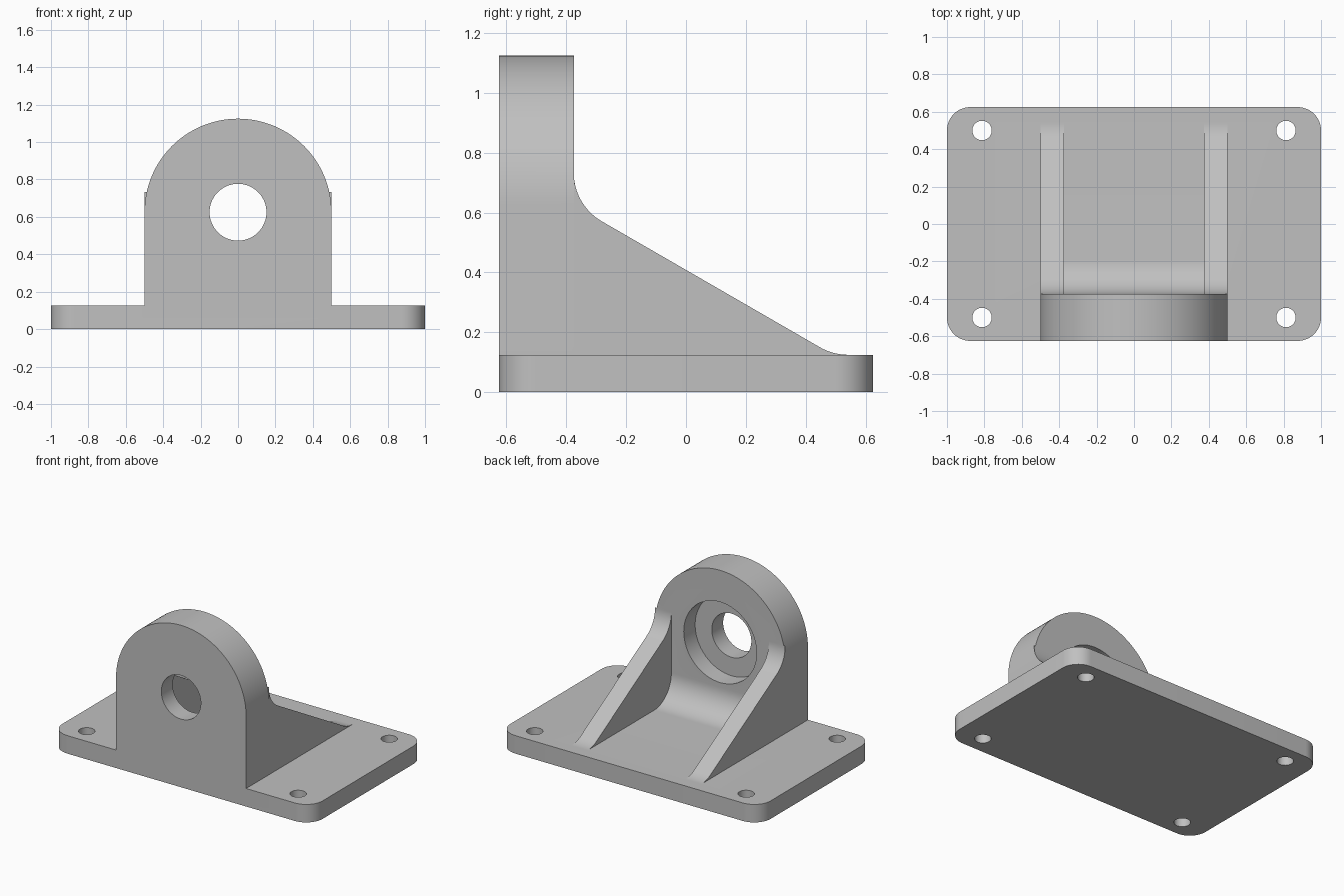
import bpy
import bmesh
from math import sin, cos, radians, tan
from mathutils import Vector

cube = bpy.data.objects.get("Cube")
if cube:
    bpy.data.objects.remove(cube, do_unlink=True)

LENGTH, DEPTH, THICK = 2.0, 1.25, 0.125
FRONT, WALL = -0.625, -0.375      # front and back of the upright
HALF, AXIS = 0.5, 0.625           # upright half width, bore height
FILLET = 0.1875

steel = bpy.data.materials.new("plain_grey")
steel.use_nodes = True
GREY = (0.53, 0.53, 0.53, 1)
steel.diffuse_color = GREY
steel.node_tree.nodes["Principled BSDF"].inputs["Base Color"].default_value = GREY


def arc(u, v, r, start, end, steps=16):
    """Points along an arc, angles in degrees."""
    angles = [radians(start + (end - start) * i / steps) for i in range(steps + 1)]
    return [(u + r * cos(a), v + r * sin(a)) for a in angles]


def extrude(name, outline, place, direction):
    """Extrude a closed 2D outline, mapped into space by place."""
    bm = bmesh.new()
    face = bm.faces.new([bm.verts.new(place(u, v)) for u, v in outline])
    moved = bmesh.ops.extrude_face_region(bm, geom=[face])["geom"]
    verts = [g for g in moved if isinstance(g, bmesh.types.BMVert)]
    bmesh.ops.translate(bm, verts=verts, vec=Vector(direction))
    bmesh.ops.recalc_face_normals(bm, faces=bm.faces)
    mesh = bpy.data.meshes.new(name)
    bm.to_mesh(mesh)
    bm.free()
    mesh.materials.append(steel)
    obj = bpy.data.objects.new(name, mesh)
    bpy.context.collection.objects.link(obj)
    return obj


def circle(u, v, r, steps=64):
    return arc(u, v, r, 0, 360, steps)[:-1]


def combine(target, tool, operation):
    """Apply a boolean and discard the tool."""
    tool.hide_render = True
    mod = target.modifiers.new(operation, "BOOLEAN")
    mod.operation, mod.object, mod.solver = operation, tool, "EXACT"
    bpy.context.view_layer.objects.active = target
    bpy.ops.object.modifier_apply(modifier=mod.name)
    bpy.data.objects.remove(tool, do_unlink=True)


# Base plate with rounded corners
R = 0.125
cx, cy = LENGTH / 2 - R, DEPTH / 2 - R
corners = [(cx, cy, 0), (-cx, cy, 90), (-cx, -cy, 180), (cx, -cy, 270)]
outline = [p for x, y, a in corners for p in arc(x, y, R, a, a + 90, 12)]
bracket = extrude("bracket", outline, lambda u, v: (u, v, 0), (0, 0, THICK))

# Arched upright
outline = arc(0, AXIS, HALF, 0, 180, 64) + [(-HALF, THICK / 2), (HALF, THICK / 2)]
upright = extrude("upright", outline, lambda u, v: (u, FRONT, v), (0, WALL - FRONT, 0))
combine(bracket, upright, "UNION")

# Sloped side ribs, filleted into the upright and the plate
slope = tan(radians(30))
toe = WALL + (AXIS - THICK) / slope + FILLET * tan(radians(15))
top = AXIS + FILLET * tan(radians(30))
outline = arc(WALL + FILLET, top, FILLET, 180, 240)
outline += arc(toe, THICK + FILLET, FILLET, 240, 270)
outline += [(toe, THICK / 2), (WALL, THICK / 2)]
for side, x in (("left", HALF - 0.125), ("right", -HALF)):
    rib = extrude(side + "_rib", outline, lambda u, v: (x, u, v), (0.125, 0, 0))
    combine(bracket, rib, "UNION")

# Cove between the ribs, at the foot of the upright
outline = arc(WALL + FILLET, THICK + FILLET, FILLET, 180, 270)
outline += [(WALL + FILLET, THICK / 2), (WALL - 0.05, THICK / 2), (WALL - 0.05, THICK + FILLET)]
cove = extrude("cove", outline, lambda u, v: (-0.44, u, v), (0.88, 0, 0))
combine(bracket, cove, "UNION")

# Through bore, and the wider counterbore from the back
for name, radius, start in (("bore", 0.152, -0.8), ("counterbore", 0.28, -0.5)):
    cutter = extrude(name, circle(0, AXIS, radius),
                     lambda u, v: (u, start, v), (0, -0.3 - start, 0))
    combine(bracket, cutter, "DIFFERENCE")

# Four mounting holes
for x in (-0.8125, 0.8125):
    for y in (-0.5, 0.5):
        hole = extrude("mounting_hole", circle(x, y, 0.052, 32),
                       lambda u, v: (u, v, -0.1), (0, 0, 0.4))
        combine(bracket, hole, "DIFFERENCE")

# Smooth shading with sharp edges kept
bpy.ops.object.select_all(action="DESELECT")
bracket.select_set(True)
bpy.context.view_layer.objects.active = bracket
bpy.ops.object.shade_smooth_by_angle(angle=radians(20))
